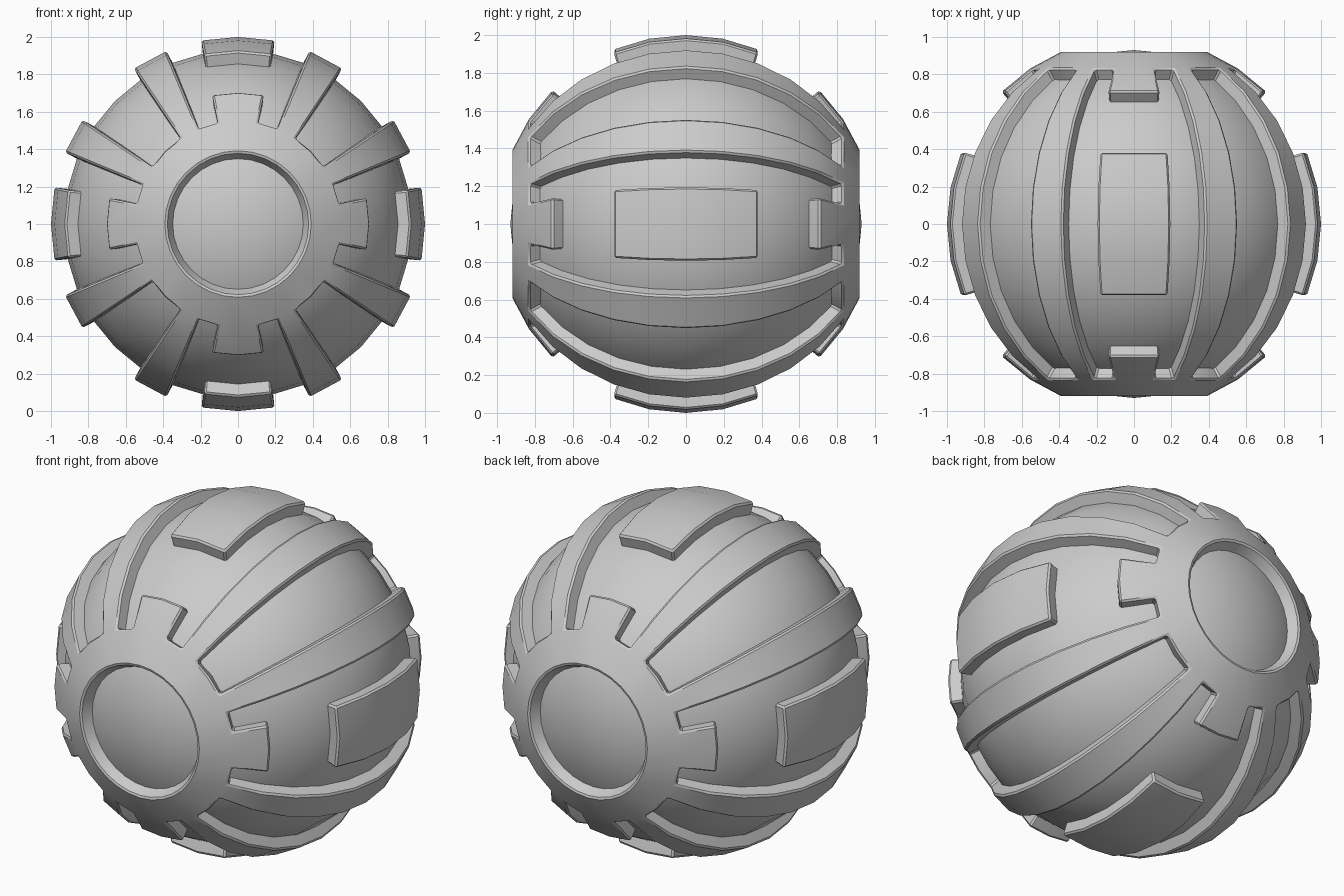
import bpy, bmesh, math
from mathutils import Matrix

if "Cube" in bpy.data.objects:
    bpy.data.objects.remove(bpy.data.objects["Cube"])

SEG, RINGS = 32, 16
STEP = math.pi / RINGS          # every cell spans 11.25 degrees

grey = bpy.data.materials.new("plain grey")
grey.diffuse_color = (0.6, 0.6, 0.6, 1)
grey.use_nodes = True
grey.node_tree.nodes["Principled BSDF"].inputs["Base Color"].default_value = grey.diffuse_color


def is_plate(centre):
    """True where the sphere cell belongs to the raised plating."""
    ring = int(math.acos(centre.y / centre.length) / STEP)
    ring = min(ring, RINGS - 1 - ring)                 # same at both poles
    cell = int((math.atan2(centre.z, centre.x) % (math.pi / 2)) / STEP)
    if ring < 2:
        return False                                   # round opening
    if ring == 2:
        return True                                    # collar
    if cell in (2, 5):
        return True                                    # pole to pole ribs
    return cell in (0, 7) and ring in (3, 6, 7)        # tabs and pads


def ball(name, radius, keep=None):
    """Sphere with its poles on the y axis, optionally cut to chosen cells."""
    bm = bmesh.new()
    bmesh.ops.create_uvsphere(bm, u_segments=SEG, v_segments=RINGS, radius=radius)
    bmesh.ops.rotate(bm, verts=bm.verts, matrix=Matrix.Rotation(math.pi / 2, 3, 'X'))
    if keep:
        drop = [f for f in bm.faces if not keep(f.calc_center_median())]
        bmesh.ops.delete(bm, geom=drop, context='FACES')
    bmesh.ops.translate(bm, verts=bm.verts, vec=(0, 0, 1))
    mesh = bpy.data.meshes.new(name)
    bm.to_mesh(mesh)
    bm.free()
    mesh.materials.append(grey)
    ob = bpy.data.objects.new(name, mesh)
    bpy.context.collection.objects.link(ob)
    return ob


def smooth(ob):
    bpy.ops.object.select_all(action='DESELECT')
    ob.select_set(True)
    bpy.context.view_layer.objects.active = ob
    for mod in list(ob.modifiers):
        bpy.ops.object.modifier_apply(modifier=mod.name)
    bpy.ops.object.shade_smooth_by_angle(angle=math.radians(30))


# Inner ball: floor of all recesses
core = ball("inner_ball", 0.93)
smooth(core)

# Raised plating: collars, ribs, tabs and pads with a fine bevel
plating = ball("raised_plating", 1.0, is_plate)
solid = plating.modifiers.new("thickness", 'SOLIDIFY')
solid.thickness = 0.09
solid.offset = -1
bevel = plating.modifiers.new("edge", 'BEVEL')
bevel.width = 0.01
bevel.segments = 1
bevel.limit_method = 'ANGLE'
bevel.angle_limit = math.radians(50)
smooth(plating)
